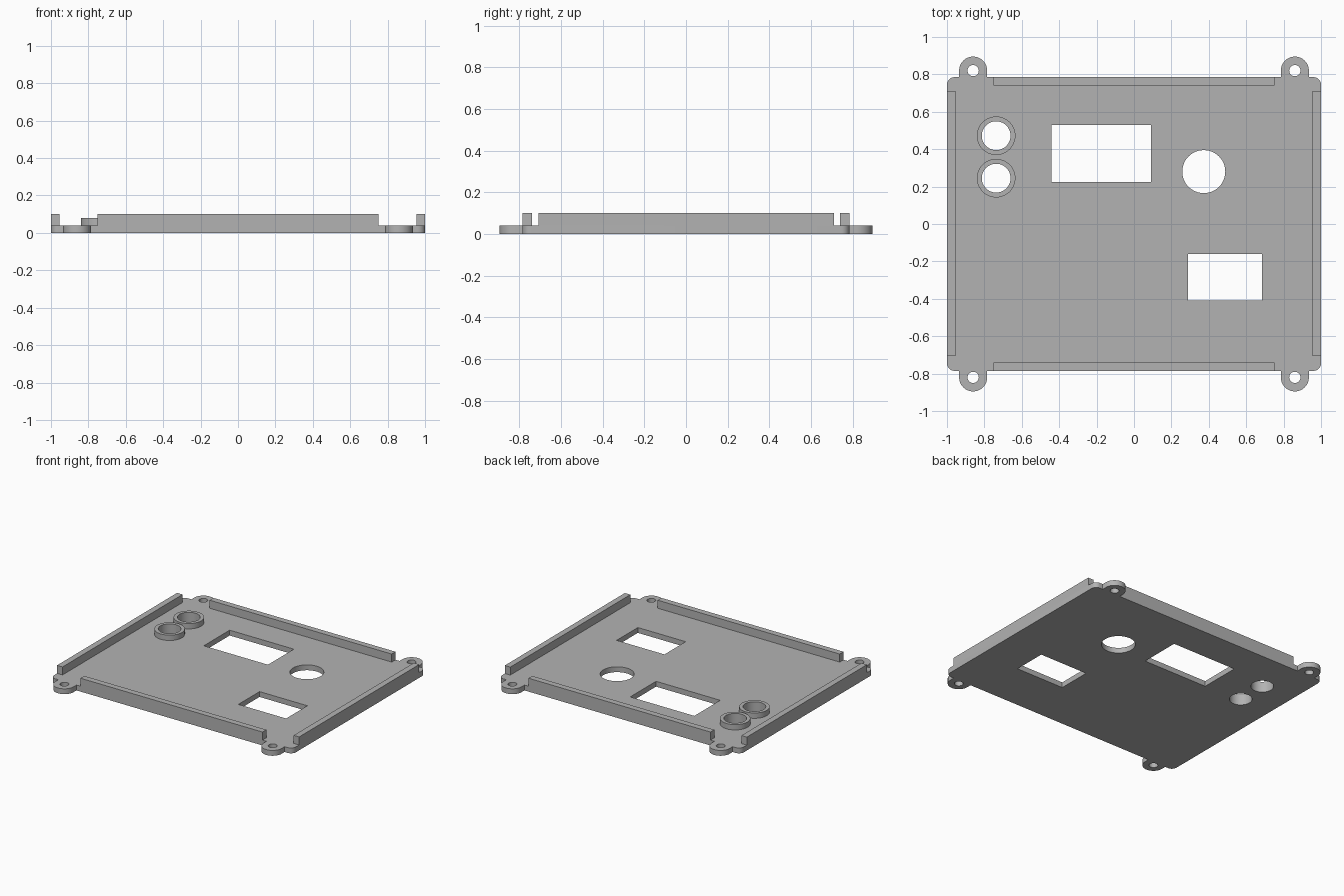
import bpy
from math import cos, sin, pi

cube = bpy.data.objects.get("Cube")
if cube:
    bpy.data.objects.remove(cube, do_unlink=True)

GREY = (0.45, 0.45, 0.45, 1)
grey = bpy.data.materials.new("plain grey")
grey.use_nodes = True
grey.diffuse_color = GREY
grey.node_tree.nodes["Principled BSDF"].inputs["Base Color"].default_value = GREY

THICK, WALL_TOP, RING_TOP = 0.04, 0.1, 0.08
HALF_X, HALF_Y = 1.0, 0.785


def arc(cx, cy, r, start=0, end=2 * pi, n=12):
    return [(cx + r * cos(start + (end - start) * i / n),
             cy + r * sin(start + (end - start) * i / n)) for i in range(n + 1)]


def circle(cx, cy, r):
    return arc(cx, cy, r, n=48)[:-1]


def rect(x0, x1, y0, y1):
    return [(x0, y0), (x1, y0), (x1, y1), (x0, y1)]


def extruded(name, loops, z0, z1):
    """Solid made from an outer loop with hole loops, between two heights."""
    curve = bpy.data.curves.new(name, 'CURVE')
    curve.dimensions = '2D'
    curve.fill_mode = 'BOTH'
    curve.extrude = (z1 - z0) / 2
    for loop in loops:
        spline = curve.splines.new('POLY')
        spline.points.add(len(loop) - 1)
        for point, (x, y) in zip(spline.points, loop):
            point.co = (x, y, 0, 1)
        spline.use_cyclic_u = True
    obj = bpy.data.objects.new(name, curve)
    obj.location.z = (z0 + z1) / 2
    bpy.context.collection.objects.link(obj)
    bpy.ops.object.select_all(action='DESELECT')
    obj.select_set(True)
    bpy.context.view_layer.objects.active = obj
    bpy.ops.object.convert(target='MESH')
    obj = bpy.context.object
    bpy.ops.object.mode_set(mode='EDIT')
    bpy.ops.mesh.select_all(action='SELECT')
    bpy.ops.mesh.remove_doubles(threshold=0.0001)
    bpy.ops.mesh.normals_make_consistent(inside=False)
    bpy.ops.object.mode_set(mode='OBJECT')
    obj.data.materials.clear()
    obj.data.materials.append(grey)
    bpy.ops.object.shade_smooth_by_angle(angle=0.6)
    return obj


# One corner of the plate outline: rounded corner, then the screw tab
TAB_X, TAB_Y, TAB_R, ROUND = 0.86, 0.82, 0.075, 0.04
corner = arc(HALF_X - ROUND, HALF_Y - ROUND, ROUND, 0, pi / 2, 8)
corner += [(TAB_X + TAB_R, HALF_Y)]
corner += arc(TAB_X, TAB_Y, TAB_R, 0, pi, 24)
corner += [(TAB_X - TAB_R, HALF_Y)]

outline, holes = [], []
for sx, sy in ((1, 1), (-1, 1), (-1, -1), (1, -1)):
    points = [(sx * x, sy * y) for x, y in corner]
    outline += points if sx * sy > 0 else points[::-1]
    holes.append(circle(sx * TAB_X, sy * TAB_Y, 0.03))

# Panel openings
ring_spots = {"upper": (-0.737, 0.472), "lower": (-0.737, 0.245)}
RING_IN, RING_OUT = 0.077, 0.103
holes += [circle(x, y, RING_IN) for x, y in ring_spots.values()]
holes += [circle(0.373, 0.28, 0.115),
          rect(-0.44, 0.09, 0.225, 0.53),
          rect(0.29, 0.685, -0.41, -0.16)]
extruded("base_plate", [outline] + holes, 0, THICK)

# Raised collars around the two button holes
for label, (x, y) in ring_spots.items():
    extruded(label + "_button_collar",
             [circle(x, y, RING_OUT), circle(x, y, RING_IN)], THICK, RING_TOP)

# Lip walls along the four edges
WALL = 0.045
extruded("front_lip", [rect(-0.752, 0.752, -HALF_Y, WALL - HALF_Y)], THICK, WALL_TOP)
extruded("back_lip", [rect(-0.752, 0.752, HALF_Y - WALL, HALF_Y)], THICK, WALL_TOP)
extruded("left_lip", [rect(HALF_X - WALL, HALF_X, -0.707, 0.71)], THICK, WALL_TOP)
extruded("right_lip", [rect(-HALF_X, WALL - HALF_X, -0.707, 0.71)], THICK, WALL_TOP)
